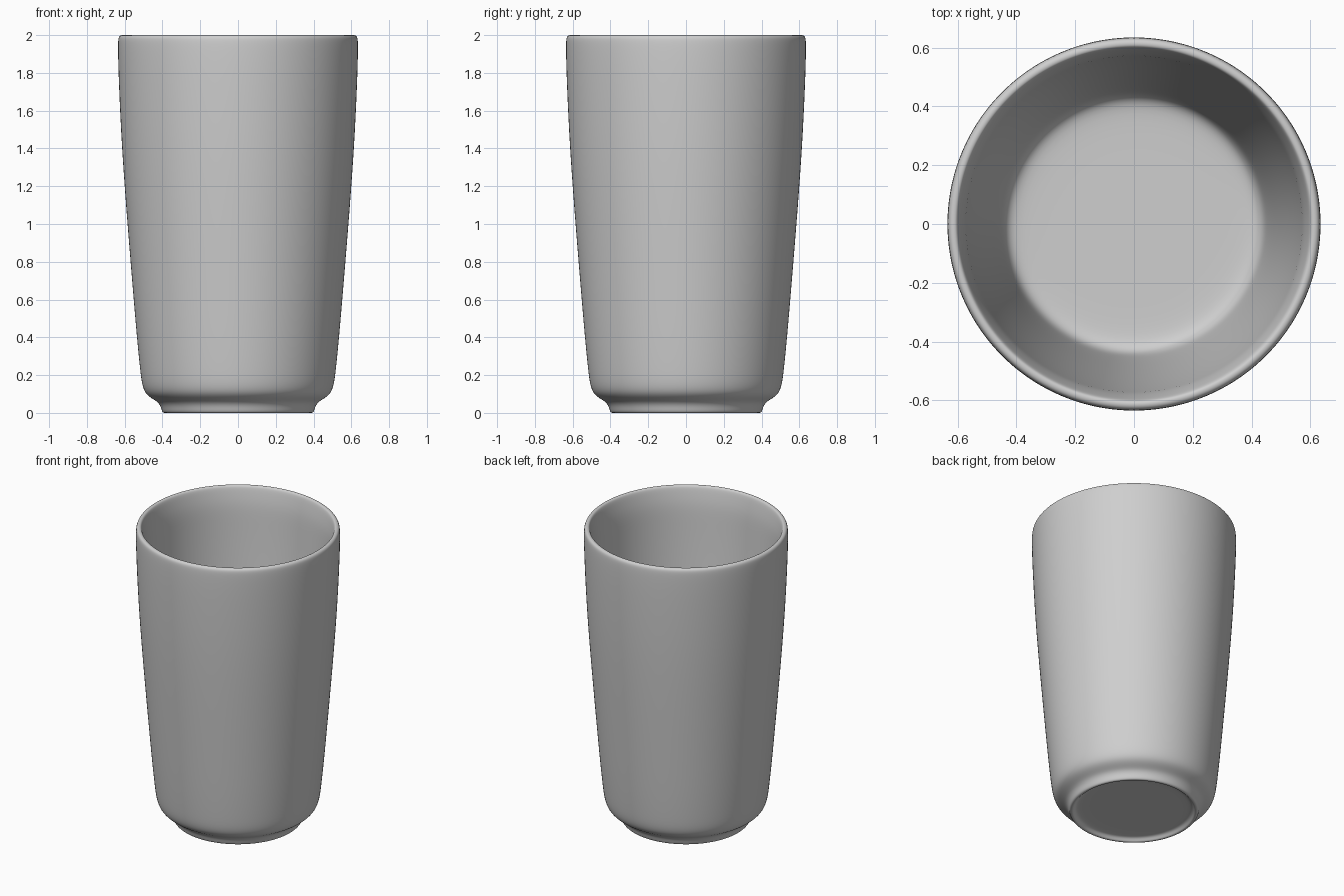
import bpy
import bmesh
import math
from mathutils import Vector

# Remove the default cube
default_cube = bpy.data.objects.get("Cube")
if default_cube:
    bpy.data.objects.remove(default_cube, do_unlink=True)


def flat_material(name, colour):
    """Plain material with the same colour in viewport and render."""
    material = bpy.data.materials.new(name)
    material.use_nodes = True
    material.diffuse_color = colour
    material.node_tree.nodes["Principled BSDF"].inputs["Base Color"].default_value = colour
    return material


def lathe(name, profile, segments, material):
    """Spin a (radius, height) profile around the z axis into a smooth solid."""
    bm = bmesh.new()
    verts = [bm.verts.new((radius, 0, height)) for radius, height in profile]
    edges = [bm.edges.new(pair) for pair in zip(verts, verts[1:])]
    bmesh.ops.spin(bm, geom=verts + edges, cent=Vector(), axis=Vector((0, 0, 1)),
                   angle=math.tau, steps=segments, use_duplicate=False)
    bmesh.ops.remove_doubles(bm, verts=bm.verts[:], dist=0.0001)
    bmesh.ops.recalc_face_normals(bm, faces=bm.faces[:])
    for face in bm.faces:
        face.smooth = True

    mesh = bpy.data.meshes.new(name)
    bm.to_mesh(mesh)
    bm.free()
    mesh.materials.append(material)
    obj = bpy.data.objects.new(name, mesh)
    bpy.context.collection.objects.link(obj)

    # Soften the profile into continuous curves
    smoothing = obj.modifiers.new("smoothing", 'SUBSURF')
    smoothing.levels = smoothing.render_levels = 2
    return obj


# Shallow hollow under the base, then the narrow foot ring
foot = [(0, 0.025), (0.2, 0.025), (0.34, 0.025), (0.365, 0.02), (0.378, 0.002),
        (0.385, 0), (0.396, 0), (0.404, 0.01), (0.41, 0.035),
        (0.425, 0.058), (0.455, 0.075)]

# Outer wall: rounded shoulder, then a gentle flare
outer_wall = [(0.49, 0.1), (0.508, 0.145), (0.518, 0.22), (0.536, 0.4),
              (0.557, 0.65), (0.586, 1), (0.616, 1.4), (0.632, 1.75), (0.636, 1.9)]

# Thin lip, thickening inwards as it drops into the cup
lip = [(0.636, 1.965), (0.633, 1.99), (0.622, 2), (0.607, 2), (0.599, 1.99),
       (0.59, 1.95), (0.579, 1.89), (0.573, 1.82)]

# Inner wall running down to a flat floor
inner_wall = [(0.568, 1.7), (0.551, 1.4), (0.521, 1), (0.492, 0.65),
              (0.471, 0.4), (0.455, 0.24), (0.444, 0.17), (0.42, 0.14),
              (0.37, 0.13), (0.2, 0.13), (0, 0.13)]

ceramic = flat_material("grey ceramic", (0.62, 0.62, 0.62, 1))
lathe("cup", foot + outer_wall + lip + inner_wall, 64, ceramic)
